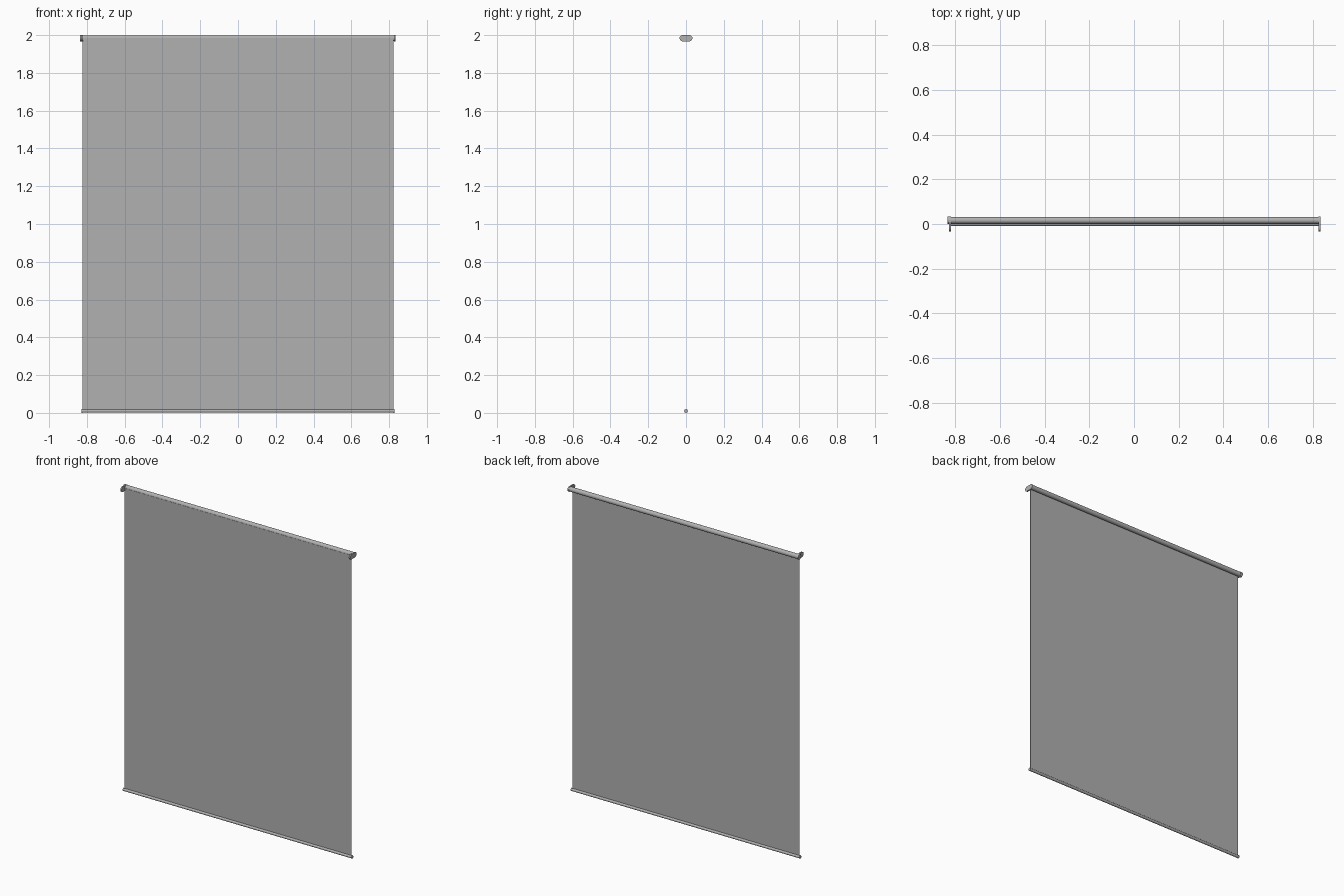
import bpy, bmesh, math

if "Cube" in bpy.data.objects:
    bpy.data.objects.remove(bpy.data.objects["Cube"])

TOP_Z, END_R, TUBE_R, TUBE_Y = 1.9835, 0.0165, 0.0155, 0.0165

# dark grey finish shared by all parts
grey = bpy.data.materials.new("dark_grey")
grey.diffuse_color = (0.44, 0.44, 0.44, 1)
grey.use_nodes = True
grey.node_tree.nodes["Principled BSDF"].inputs["Base Color"].default_value = grey.diffuse_color


def extrude_x(name, profile, x0, x1):
    """Solid made by sweeping a closed (y, z) profile along x."""
    bm = bmesh.new()
    face = bm.faces.new([bm.verts.new((x0, y, z)) for y, z in profile])
    ret = bmesh.ops.extrude_face_region(bm, geom=[face])
    verts = [v for v in ret["geom"] if isinstance(v, bmesh.types.BMVert)]
    bmesh.ops.translate(bm, verts=verts, vec=(x1 - x0, 0, 0))
    bmesh.ops.recalc_face_normals(bm, faces=bm.faces)
    me = bpy.data.meshes.new(name)
    bm.to_mesh(me)
    bm.free()
    me.materials.append(grey)
    ob = bpy.data.objects.new(name, me)
    bpy.context.collection.objects.link(ob)
    bpy.context.view_layer.objects.active = ob
    ob.select_set(True)
    bpy.ops.object.shade_smooth_by_angle(angle=math.radians(35))
    ob.select_set(False)
    return ob


def arc(cy, cz, r, a0, a1, n):
    return [(cy + r * math.cos(math.radians(a0 + (a1 - a0) * i / n)),
             cz + r * math.sin(math.radians(a0 + (a1 - a0) * i / n)))
            for i in range(n + 1)]


def circle(cy, cz, r, n=32):
    return arc(cy, cz, r, 0, 360, n)[:-1]


# roller tube behind the fabric plane
extrude_x("roller_tube", circle(TUBE_Y, TOP_Z, TUBE_R), -0.824, 0.828)

# hanging fabric, tangent to the front of the tube
t = 0.0006
extrude_x("fabric", [(-t, 0.01), (t, 0.01), (t, TOP_Z), (-t, TOP_Z)], -0.823, 0.823)

# hem bar with end caps
extrude_x("hem_bar", circle(0, 0.01, 0.0092, 24), -0.823, 0.823)
for side, s in (("left", -1), ("right", 1)):
    extrude_x("hem_cap_" + side, circle(0, 0.01, 0.01, 24), s * 0.823, s * 0.829)

# stadium-shaped end brackets, the left one with a round hub cover
hub_y = 0.0175
stadium = (arc(hub_y, TOP_Z, END_R, -90, 90, 16)
           + arc(-hub_y, TOP_Z, END_R, 90, 270, 16))
extrude_x("bracket_left", stadium, -0.829, -0.820)
extrude_x("bracket_right", stadium, 0.826, 0.835)
extrude_x("hub_cover_left", circle(hub_y, TOP_Z, END_R), -0.836, -0.829)
